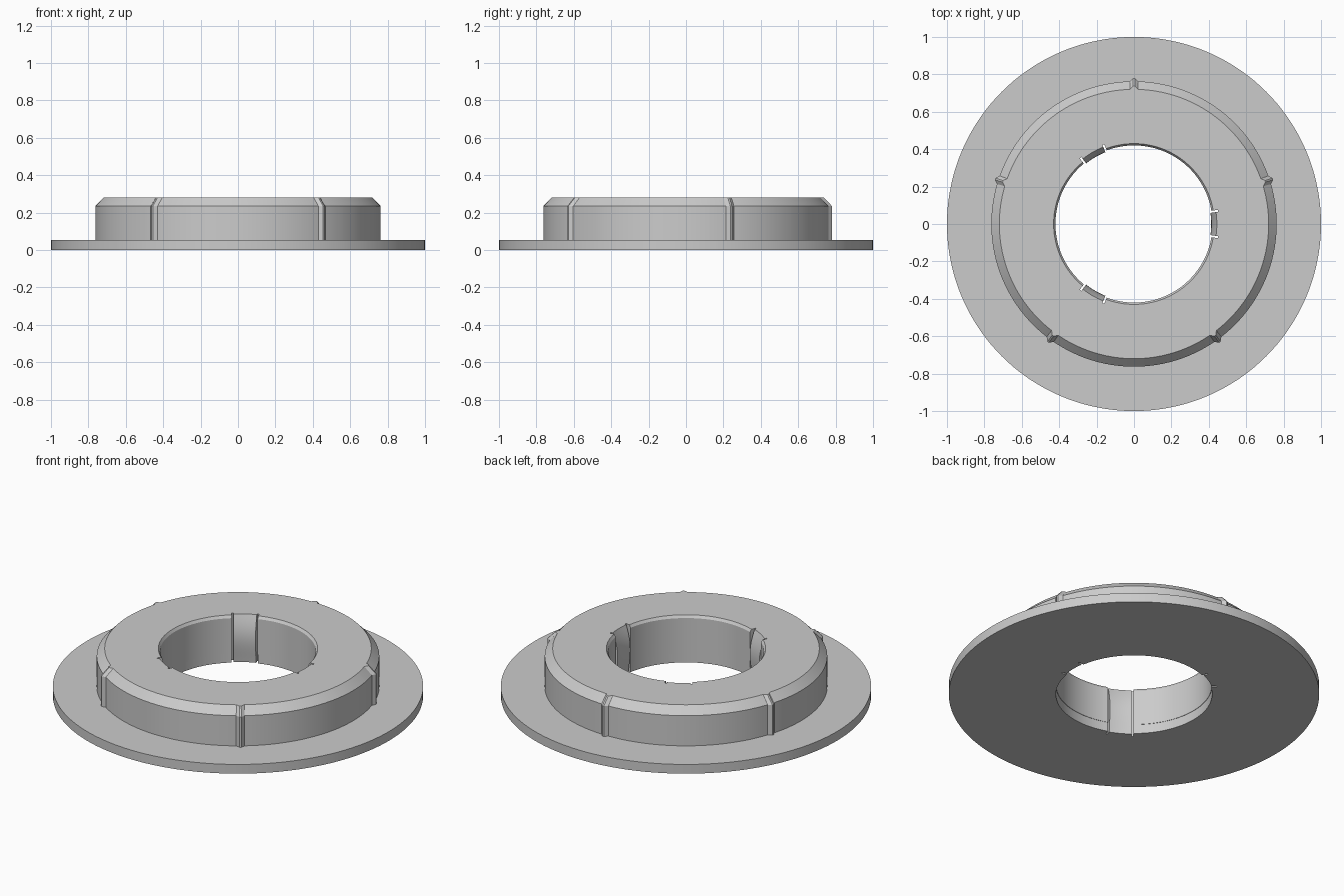
import bpy, bmesh
from math import sin, cos, pi, radians

if "Cube" in bpy.data.objects:
    bpy.data.objects.remove(bpy.data.objects["Cube"], do_unlink=True)

grey = bpy.data.materials.new("plain grey")
grey.use_nodes = True
colour = (0.6, 0.6, 0.6, 1)
grey.diffuse_color = colour
grey.node_tree.nodes["Principled BSDF"].inputs["Base Color"].default_value = colour

BORE, NOTCH = 0.42, 0.455
NOTCH_HALF, CLIP_HALF, RIB_HALF = 0.168, 0.144, 0.03
JOINT, TOP = 0.055, 0.28
CLIPS = [radians(a) for a in (0, 120, 240)]
RIBS = [radians(90 + 72 * k) for k in range(5)]


def offset(a, centre):
    """Signed angle from a centre, between -pi and pi."""
    return (a - centre + pi) % (2 * pi) - pi


def in_notch(a):
    return any(abs(offset(a, c)) < NOTCH_HALF for c in CLIPS)


def sweep(name, angles, section, closed):
    """Skin a closed radial section round the z axis."""
    bm = bmesh.new()
    columns = [[bm.verts.new((r * cos(a), r * sin(a), z)) for r, z in section(a)]
               for a in angles]
    n = len(columns[0])
    pairs = list(zip(columns, columns[1:]))
    if closed:
        pairs.append((columns[-1], columns[0]))
    else:
        bm.faces.new(columns[0])
        bm.faces.new(columns[-1])
    for p, q in pairs:
        for i in range(n):
            j = (i + 1) % n
            bm.faces.new((p[i], q[i], q[j], p[j]))
    bmesh.ops.recalc_face_normals(bm, faces=bm.faces)
    mesh = bpy.data.meshes.new(name)
    bm.to_mesh(mesh)
    bm.free()
    mesh.materials.append(grey)
    ob = bpy.data.objects.new(name, mesh)
    bpy.context.collection.objects.link(ob)
    bpy.ops.object.select_all(action="DESELECT")
    ob.select_set(True)
    bpy.context.view_layer.objects.active = ob
    bpy.ops.object.shade_smooth_by_angle(angle=radians(25))
    return ob


# Angles round the ring, with extra ones at notch sides and rib edges
ring_angles = {round(2 * pi * i / 144, 4) for i in range(144)}
for c in CLIPS:
    for side in (-1, 1):
        for d in (-0.0005, 0.0005):
            ring_angles.add(round((c + side * (NOTCH_HALF + d)) % (2 * pi), 4))
for c in RIBS:
    for d in (-RIB_HALF, -0.006, 0.006, RIB_HALF):
        ring_angles.add(round((c + d) % (2 * pi), 4))
ring_angles = sorted(ring_angles)


# Wide flat flange
def flange_section(a):
    inner = NOTCH if in_notch(a) else BORE + 0.002
    return [(inner, 0), (1, 0), (1, JOINT), (inner, JOINT)]


sweep("flange", ring_angles, flange_section, True)


# Raised collar with a bevelled rim and five narrow ribs
def collar_section(a):
    d = min(abs(offset(a, c)) for c in RIBS)
    bump = 0.018 * min(1, max(0, (RIB_HALF - d) / (RIB_HALF - 0.006)))
    wall, rim = 0.763 + bump, 0.72 + bump
    notch = in_notch(a)
    bore, lip = (NOTCH, NOTCH) if notch else (BORE, BORE + 0.01)
    return [(bore, JOINT), (wall, JOINT), (wall, 0.235), (rim, TOP),
            (lip, TOP), (bore, 0.265)]


sweep("collar", ring_angles, collar_section, True)

# Three bowed spring clips, each between two slots in the bore
STEPS = 14


def clip_section(a):
    bow = []
    for i in range(STEPS + 1):
        t = i / STEPS
        end = 0.428 + 0.015 * t
        bow.append((end - (end - 0.413) * sin(pi * t), TOP * t))
    return bow + [(NOTCH + 0.002, TOP), (NOTCH + 0.002, 0)]


for number, c in enumerate(CLIPS, 1):
    arc = [c + CLIP_HALF * (i / 4 - 1) for i in range(9)]
    sweep(f"spring_clip_{number}", arc, clip_section, False)
